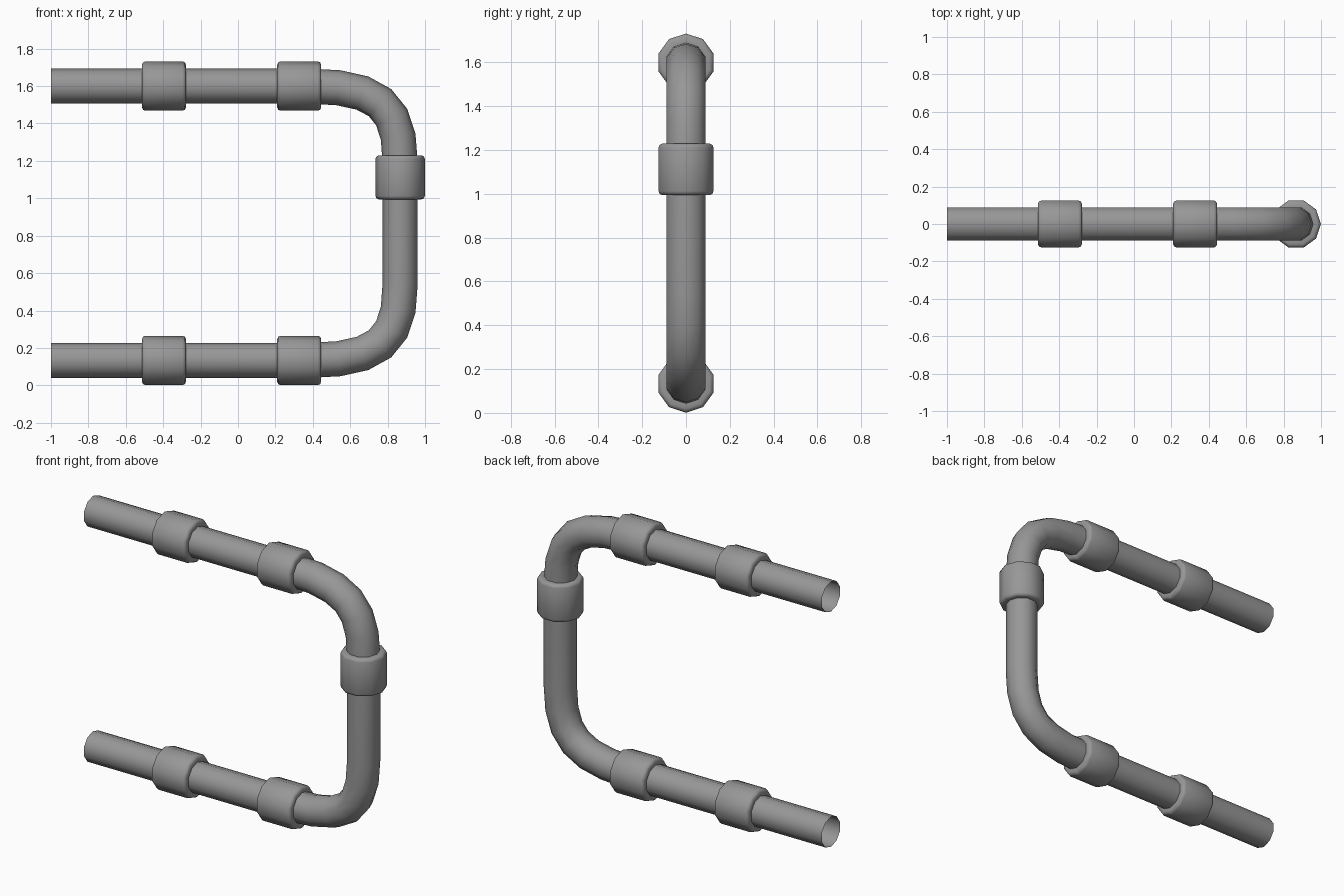
import bpy, bmesh, math
from mathutils import Vector
from mathutils.geometry import interpolate_bezier

cube = bpy.data.objects.get("Cube")
if cube:
    bpy.data.objects.remove(cube, do_unlink=True)

SIDES = 10
PIPE_R, COLLAR_R, COLLAR_LEN = 0.094, 0.132, 0.235
LOW, HIGH, RISER_X = 0.133, 1.6, 0.867

grey = bpy.data.materials.new("pipe grey")
grey.use_nodes = True
colour = (0.31, 0.31, 0.31, 1)
grey.diffuse_color = colour
grey.node_tree.nodes["Principled BSDF"].inputs["Base Color"].default_value = colour


def sweep(name, path, radii):
    """Ten-sided open tube along a path in the XZ plane, one radius per point."""
    bm = bmesh.new()
    rings = []
    for i, p in enumerate(path):
        before, after = path[max(i - 1, 0)], path[min(i + 1, len(path) - 1)]
        tangent = (after - before).normalized()
        side = Vector((0, 1, 0))
        normal = side.cross(tangent)
        ring = []
        for k in range(SIDES):
            a = math.tau * k / SIDES
            ring.append(bm.verts.new(p + radii[i] * (math.cos(a) * normal + math.sin(a) * side)))
        rings.append(ring)
    for r, s in zip(rings, rings[1:]):
        for k in range(SIDES):
            j = (k + 1) % SIDES
            bm.faces.new((r[k], r[j], s[j], s[k]))
    bmesh.ops.recalc_face_normals(bm, faces=bm.faces)
    mesh = bpy.data.meshes.new(name)
    bm.to_mesh(mesh)
    bm.free()
    mesh.materials.append(grey)
    obj = bpy.data.objects.new(name, mesh)
    bpy.context.collection.objects.link(obj)
    bpy.ops.object.select_all(action="DESELECT")
    obj.select_set(True)
    bpy.context.view_layer.objects.active = obj
    bpy.ops.object.shade_smooth_by_angle(angle=math.radians(50))
    return obj


def elbow(z, up):
    """Bend from the horizontal run into the riser; up is the riser direction."""
    def at(dx, dz):
        return Vector((RISER_X - dx, 0, z + up * dz))
    return interpolate_bezier(at(0.5, 0), at(0.12, 0), at(0, 0.1), at(0, 0.41), 7)


def collar(name, centre, axis):
    """Sleeve with rounded rims, closed down onto the pipe."""
    h, b = COLLAR_LEN / 2, 0.018
    half = [(h, PIPE_R - 0.004), (h, COLLAR_R - b),
            (h - 0.3 * b, COLLAR_R - 0.3 * b), (h - b, COLLAR_R)]
    profile = [(-d, r) for d, r in half] + [(d, r) for d, r in reversed(half)]
    bm = bmesh.new()
    side = Vector((0, 1, 0))
    normal = side.cross(axis)
    rings = []
    for d, r in profile:
        ring = []
        for k in range(SIDES):
            a = math.tau * k / SIDES
            ring.append(bm.verts.new(centre + d * axis + r * (math.cos(a) * normal + math.sin(a) * side)))
        rings.append(ring)
    for r, s in zip(rings, rings[1:]):
        for k in range(SIDES):
            j = (k + 1) % SIDES
            bm.faces.new((r[k], r[j], s[j], s[k]))
    bmesh.ops.recalc_face_normals(bm, faces=bm.faces)
    mesh = bpy.data.meshes.new(name)
    bm.to_mesh(mesh)
    bm.free()
    mesh.materials.append(grey)
    obj = bpy.data.objects.new(name, mesh)
    bpy.context.collection.objects.link(obj)
    bpy.ops.object.select_all(action="DESELECT")
    obj.select_set(True)
    bpy.context.view_layer.objects.active = obj
    bpy.ops.object.shade_smooth_by_angle(angle=math.radians(50))


# Continuous bent pipe, open at both ends
path = [Vector((-1, 0, LOW))] + elbow(LOW, 1) + elbow(HIGH, -1)[::-1] + [Vector((-1, 0, HIGH))]
sweep("bent_pipe", path, [PIPE_R] * len(path))

# Collars on both horizontal runs and on the riser
for level, z in (("lower", LOW), ("upper", HIGH)):
    for place, x in (("outer", -0.396), ("inner", 0.327)):
        collar(f"{level}_{place}_collar", Vector((x, 0, z)), Vector((1, 0, 0)))
collar("riser_collar", Vector((RISER_X, 0, 1.112)), Vector((0, 0, 1)))
